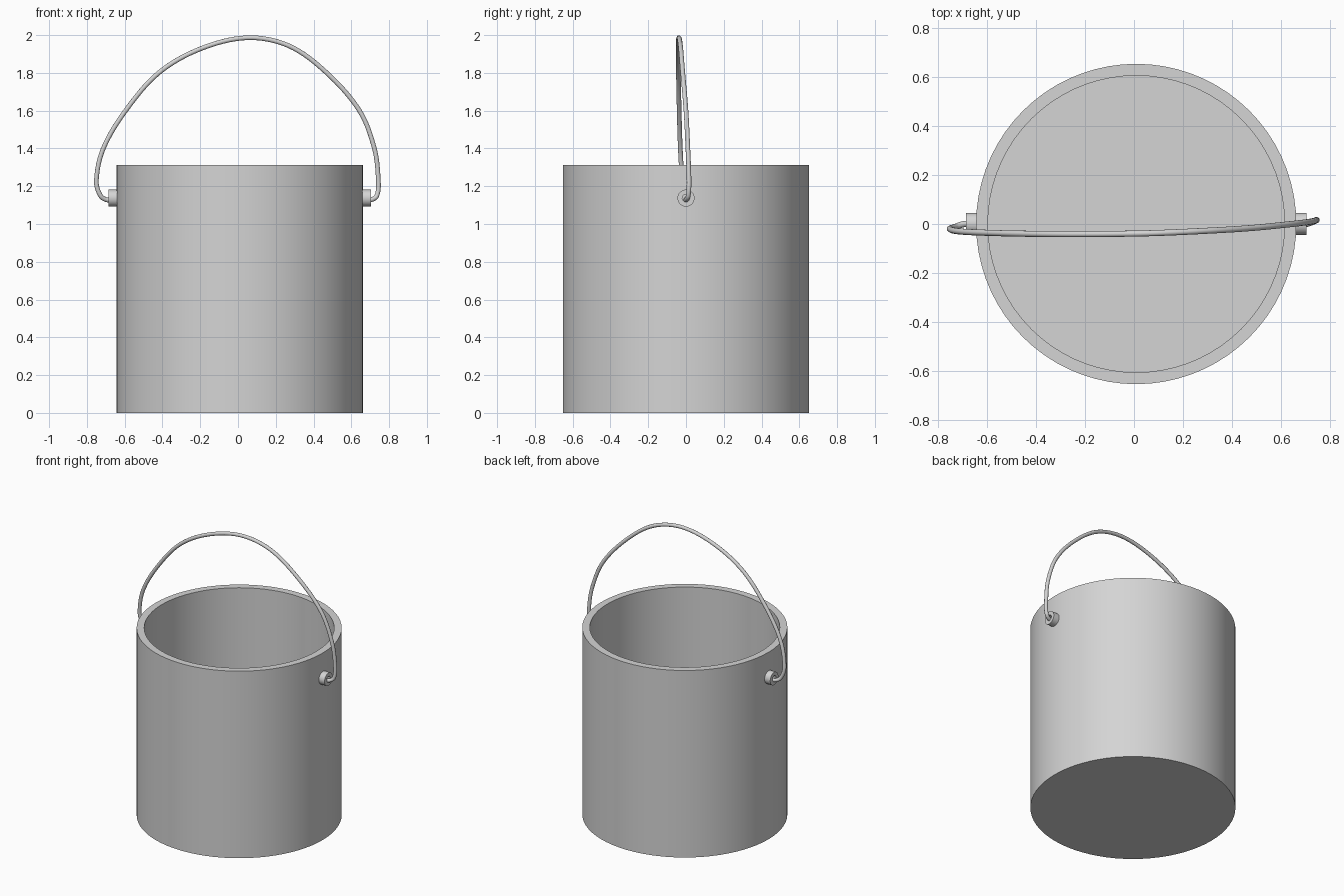
import bpy, bmesh, math
from mathutils import Matrix, Vector

cube = bpy.data.objects.get("Cube")
if cube:
    bpy.data.objects.remove(cube, do_unlink=True)

grey = bpy.data.materials.new("light grey metal")
grey.use_nodes = True
colour = (0.66, 0.66, 0.66, 1)
grey.diffuse_color = colour
grey.node_tree.nodes["Principled BSDF"].inputs["Base Color"].default_value = colour

CENTRE_X = 0.009


def lathe(name, profile, segments, matrix):
    """Spin a profile of (radius, height) about z, then place it."""
    bm = bmesh.new()
    verts = [bm.verts.new((r, 0, z)) for r, z in profile]
    edges = [bm.edges.new(pair) for pair in zip(verts, verts[1:])]
    bmesh.ops.spin(bm, geom=verts + edges, cent=(0, 0, 0), axis=(0, 0, 1),
                   angle=math.tau, steps=segments, use_duplicate=False)
    bmesh.ops.remove_doubles(bm, verts=bm.verts, dist=1e-4)
    bmesh.ops.recalc_face_normals(bm, faces=bm.faces)
    mesh = bpy.data.meshes.new(name)
    bm.to_mesh(mesh)
    bm.free()
    mesh.transform(matrix)
    mesh.materials.append(grey)
    obj = bpy.data.objects.new(name, mesh)
    bpy.context.collection.objects.link(obj)
    return obj


# Bucket: one closed wall and floor
R, INNER, H, FLOOR = 0.652, 0.604, 1.312, 0.05
parts = [lathe("bucket", [(0, 0), (R, 0), (R, H), (INNER, H), (INNER, FLOOR), (0, FLOOR)],
               72, Matrix.Translation((CENTRE_X, 0, 0)))]

# Handle bosses: short rings on either side
for side, name in ((1, "left_boss"), (-1, "right_boss")):
    place = (Matrix.Translation((CENTRE_X + side * (R - 0.008), 0, 1.137))
             @ Matrix.Rotation(side * math.pi / 2, 4, 'Y'))
    ring = [(0.02, 0), (0.045, 0), (0.045, 0.05), (0.02, 0.05), (0.02, 0)]
    parts.append(lathe(name, ring, 32, place))

# Handle: thin wire arch with hooked ends, leaning slightly forward
path = [(-0.64, 0.0, 1.13), (-0.69, 0.0, 1.127), (-0.728, -0.012, 1.15),
        (-0.75, -0.02, 1.23), (-0.713, -0.03, 1.4), (-0.595, -0.036, 1.6),
        (-0.42, -0.04, 1.8), (-0.2, -0.041, 1.927), (0.05, -0.038, 1.986),
        (0.27, -0.029, 1.943), (0.47, -0.017, 1.8), (0.643, 0.0, 1.6),
        (0.722, 0.01, 1.4), (0.743, 0.016, 1.23), (0.735, 0.012, 1.15),
        (0.70, 0.0, 1.127), (0.655, 0.0, 1.13)]
curve = bpy.data.curves.new("handle", 'CURVE')
curve.dimensions = '3D'
curve.bevel_depth = 0.0125
curve.bevel_resolution = 4
curve.resolution_u = 8
curve.use_fill_caps = True
spline = curve.splines.new('BEZIER')
spline.bezier_points.add(len(path) - 1)
pts = [Vector(p) for p in path]
for i, point in enumerate(spline.bezier_points):
    before, after = pts[max(i - 1, 0)], pts[min(i + 1, len(pts) - 1)]
    tangent = (after - before).normalized()
    point.co = pts[i]
    point.handle_left = pts[i] - tangent * (pts[i] - before).length / 3
    point.handle_right = pts[i] + tangent * (after - pts[i]).length / 3
curve.materials.append(grey)
handle = bpy.data.objects.new("handle", curve)
bpy.context.collection.objects.link(handle)

# Turn the wire into a mesh and shade everything smooth with sharp rims
bpy.ops.object.select_all(action='DESELECT')
handle.select_set(True)
bpy.context.view_layer.objects.active = handle
bpy.ops.object.convert(target='MESH')
for obj in parts:
    obj.select_set(True)
bpy.ops.object.shade_smooth_by_angle(angle=math.radians(35))
